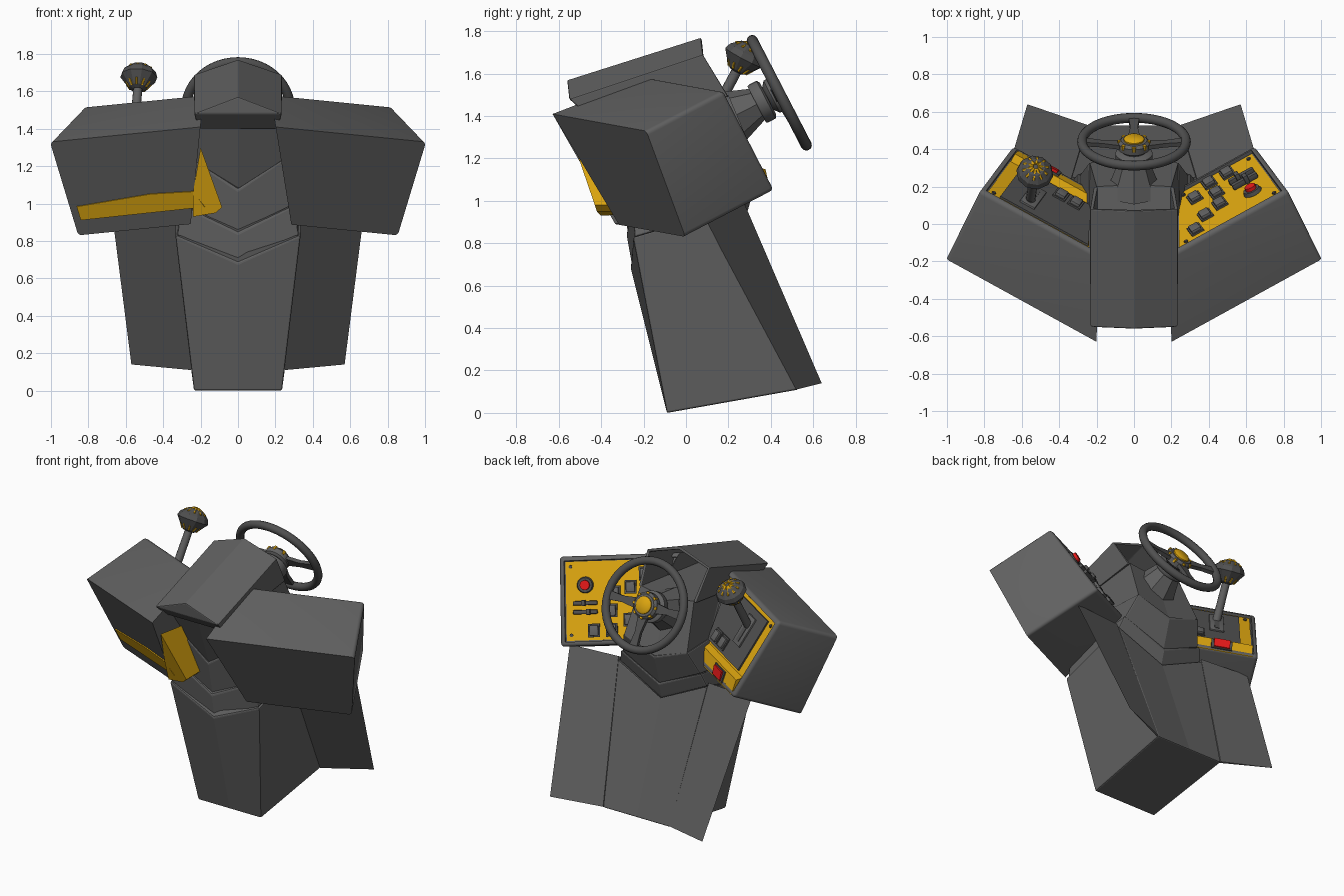
import bpy, bmesh, math
from mathutils import Vector as V

if "Cube" in bpy.data.objects:
    bpy.data.objects.remove(bpy.data.objects["Cube"])


def material(name, rgb):
    m = bpy.data.materials.new(name)
    m.diffuse_color = (*rgb, 1)
    m.use_nodes = True
    m.node_tree.nodes["Principled BSDF"].inputs["Base Color"].default_value = m.diffuse_color
    return m


YEL = material("yellow", (0.72, 0.38, 0.005))
RED = material("red", (0.8, 0.01, 0.01))
DARK = material("dark_grey", (0.08, 0.08, 0.08))
GREY = material("grey", (0.12, 0.12, 0.12))


def finish(name, bm, mat=GREY, smooth=None):
    bmesh.ops.recalc_face_normals(bm, faces=bm.faces)
    me = bpy.data.meshes.new(name)
    bm.to_mesh(me)
    bm.free()
    ob = bpy.data.objects.new(name, me)
    bpy.context.collection.objects.link(ob)
    me.materials.append(mat)
    if smooth:
        bpy.ops.object.select_all(action='DESELECT')
        ob.select_set(True)
        bpy.context.view_layer.objects.active = ob
        bpy.ops.object.shade_smooth_by_angle(angle=math.radians(smooth))
    return ob


def loft(rings):
    bm = bmesh.new()
    rs = [[bm.verts.new(p) for p in r] for r in rings]
    n = len(rs[0])
    for r, s in zip(rs, rs[1:]):
        for i in range(n):
            j = (i + 1) % n
            bm.faces.new((r[i], r[j], s[j], s[i]))
    bm.faces.new(rs[0])
    bm.faces.new(rs[-1])
    return bm


def lathe(name, base, axis, profile, n=24, mat=GREY, smooth=40):
    # revolve (radius, height) pairs around an axis
    q = V(axis).to_track_quat('Z', 'Y')
    rings = [[V(base) + q @ V((max(r, .001) * math.cos(k * math.tau / n),
                               max(r, .001) * math.sin(k * math.tau / n), h))
              for k in range(n)] for r, h in profile]
    return finish(name, loft(rings), mat, smooth)


def rod(name, p0, p1, r0, r1, n=12, mat=GREY):
    d = V(p1) - V(p0)
    return lathe(name, p0, d, [(r0, 0), (r1, d.length)], n, mat)


# pod frame: a runs inward, b runs down, c runs from front face to control panel
B = V((1.0, -.19, 1.33))
U = V((-.8, -.44, .08)).normalized()
D = V((-.13, .19, -.49))
D = (D - U * D.dot(U)).normalized()
W = D.cross(U)
T = .437  # panel surface level


def P(side, a, b, c):
    p = B + U * a + D * b + W * c * (1 + .28 * b)
    return V((p.x * side, p.y, p.z))


def plate(name, side, poly, c0, c1, mat=GREY, bevel=0):
    bm = loft([[P(side, a, b, c) for a, b in poly] for c in (c0, c1)])
    if bevel:
        bmesh.ops.recalc_face_normals(bm, faces=bm.faces)
        bmesh.ops.bevel(bm, geom=bm.edges[:], offset=bevel, segments=2,
                        profile=.5, affect='EDGES')
    return finish(name, bm, mat, 35 if bevel else None)


def rect(a, b, w, h):
    return [(a - w/2, b - h/2), (a + w/2, b - h/2), (a + w/2, b + h/2), (a - w/2, b + h/2)]


def button(name, side, a, b, w=.055, h=.065, mat=GREY, c=T):
    plate(name + "_frame", side, rect(a, b, w + .018, h + .018), c, c + .01, DARK)
    plate(name, side, rect(a, b, w, h), c, c + .024, mat, .005)


# pods: rounded boxes trimmed on the inner side, with a recessed panel
for side, tag, tilt in ((1, "right", .16), (-1, "left", .1)):
    box = [(-.006, 0), (1, 0), (1, .553), (-.006, .553)]
    bm = loft([[P(side, a, b, c) for a, b in box] for c in (0, .452)])
    bmesh.ops.recalc_face_normals(bm, faces=bm.faces)
    bm.verts.ensure_lookup_table()
    v = bm.verts
    edges = [bm.edges.get((v[4 + i], v[4 + (i + 1) % 4])) for i in (0, 2, 3)]
    edges += [bm.edges.get((v[i], v[4 + i])) for i in (0, 3)]
    bmesh.ops.bevel(bm, geom=edges, offset=.022, segments=4, profile=.5, affect='EDGES')
    bmesh.ops.bisect_plane(bm, geom=bm.verts[:] + bm.edges[:] + bm.faces[:],
                           plane_co=(.2 * side, 0, 1.42),
                           plane_no=(-side, 0, -tilt), clear_outer=True)
    bmesh.ops.holes_fill(bm, edges=[e for e in bm.edges if e.is_boundary])
    bmesh.ops.recalc_face_normals(bm, faces=bm.faces)
    wn = V((W.x * side, W.y, W.z))
    face = max(bm.faces, key=lambda f: f.calc_area() * max(0, f.normal.dot(wn)))
    bmesh.ops.inset_region(bm, faces=[face], thickness=.008, depth=0)
    bmesh.ops.inset_region(bm, faces=[face], thickness=.002, depth=-.02)
    finish(tag + "_pod", bm, GREY, 35)
    plate(tag + "_panel", side, [(.03, .034), (.655, .034), (.475, .519), (.03, .519)],
          .42, T, YEL)
    for k, (a, b) in enumerate(((.06, .065), (.6, .065), (.06, .485), (.46, .485))):
        rod(f"{tag}_screw_{k}", P(side, a, b, T - .01), P(side, a, b, T + .008),
            .011, .011, 8, DARK)

# left pod: yellow wrap and inner wedge, lever plate, switches
plate("left_yellow_wrap", -1, [(.04, .385), (.5, .355), (.76, .365), (.8, .46),
                               (.04, .465)], -.006, .2, YEL)
wedge = [[(-.2, -.54, 1.3), (-.24, -.44, 1.06), (-.24, -.4, .93), (-.12, -.42, .95), (-.085, -.43, .98)],
         [(-.2, -.3, 1.27), (-.24, -.1, 1.06), (-.24, -.06, .95), (-.12, -.06, .95), (-.09, -.08, .98)]]
finish("left_yellow_wedge", loft(wedge), YEL)


def strip(name, a0, a1, section, mat):
    finish(name, loft([[P(-1, a, b, c) for b, c in section] for a in (a0, a1)]), mat)


strip("left_lower_lip", .03, .52, [(.42, .43), (.45, .47), (.55, .446), (.55, .42)], YEL)
strip("left_rocker_frame", .16, .29, [(.46, .45), (.465, .475), (.54, .457), (.535, .43)], DARK)
strip("left_red_rocker", .175, .275, [(.47, .45), (.473, .487), (.532, .465), (.53, .44)], RED)
plate("lever_plate", -1, [(.1, .055), (.64, .055), (.52, .41), (.1, .41)], T - .01, T + .01, DARK)
plate("lever_slot", -1, rect(.245, .2, .09, .2), T, T + .02, GREY, .005)
plate("lever_gate", -1, rect(.245, .2, .03, .15), T, T + .023, DARK)
for k, (a, b) in enumerate(((.36, .35), (.45, .35))):
    button(f"left_switch_{k}", -1, a, b, c=T + .008)

# shift lever with faceted, ribbed knob
knob, base = V((-.53, .275, 1.68)), P(-1, .245, .17, T)
ax = (knob - base).normalized()
rod("lever_shaft", base, knob, .026, .024)
prof = [(.03, -.08), (.05, -.07), (.1, -.005), (.09, .025), (.05, .06), (0, .07)]
lathe("lever_knob", knob, ax, prof, 10, DARK, None)
q = ax.to_track_quat('Z', 'Y')
for k in range(10):
    t = (k + .5) * math.tau / 10
    d = V((math.cos(t), math.sin(t), 0))
    rod(f"knob_rib_{k}", knob + q @ (d * .012 + V((0, 0, .066))),
        knob + q @ (d * .07 + V((0, 0, .04))), .011, .007, 6, YEL)
    rod(f"knob_lower_rib_{k}", knob + q @ (d * .045 + V((0, 0, -.07))),
        knob + q @ (d * .066 + V((0, 0, -.04))), .007, .007, 6, YEL)

# right pod: switches, bars and stop button
for k, (a, b) in enumerate(((.31, .46), (.2, .46), (.42, .4), (.43, .2),
                            (.33, .23), (.31, .34), (.52, .12))):
    button(f"right_switch_{k}", 1, a, b)
for k, b in enumerate((.29, .345)):
    plate(f"right_bar_{k}", 1, rect(.15, b, .15, .026), T, T + .03, DARK, .006)
    plate(f"right_bar_knob_{k}", 1, rect(.14 + .03 * k, b, .025, .036), T, T + .045, DARK, .005)
rod("stop_button_base", P(1, .15, .18, T), P(1, .15, .18, T + .02), .052, .045, 20, DARK)
rod("stop_button", P(1, .15, .18, T), P(1, .15, .18, T + .038), .032, .03, 16, RED)


# column: six-point rings (front ridge, corners, back ridge)
def ring(fc, f, b, bc, s=1.0):
    pts = [V((0, *fc)), V(f), V(b), V((0, *bc)), V((-b[0], *b[1:])), V((-f[0], *f[1:]))]
    mid = sum(pts, V()) / 6
    return [mid + (p - mid) * s for p in pts]


r0 = ((-.09, 0), (.235, -.09, 0), (.25, .53, .11), (.53, .11))
r1 = ((-.26, .68), (.335, -.25, .83), (.335, .25, .98), (.27, .825))
r2 = ((-.28, .84), (.3, -.25, .99), (.3, .27, 1.06), (.29, .92))
r3 = ((-.32, 1.07), (.25, -.3, 1.24), (.24, .33, 1.21), (.34, 1.12))
r4 = ((-.45, 1.46), (.205, -.44, 1.42), (.2, .2, 1.5), (.21, 1.47))
for name, lo, hi, s in (("lower_column", r0, r1, 1), ("column_collar", r1, r2, .97),
                        ("column_neck", r2, r3, .97), ("column_tower", r3, r4, .98)):
    ob = finish(name, loft([ring(*lo, s), ring(*hi)]))
    if name != "column_tower":
        bv = ob.modifiers.new("soft_edges", 'BEVEL')
        bv.width, bv.segments, bv.limit_method = .008, 2, 'ANGLE'

# flared side wings
for s, tag in ((1, "right"), (-1, "left")):
    foot = [(.57, .64, .14), (.25, .53, .115), (.25, .52, .11)]
    head = [(.68, .27, 1.0), (.337, .24, 1.0), (.3, .08, .9)]
    finish(tag + "_wing", loft([[(x * s, y, z) for x, y, z in r] for r in (foot, head)]))

# hood: pitched shell, closed at the front and open toward the wheel
front = [(.21, -.46, 1.4), (.235, -.55, 1.48), (0, -.56, 1.57)]
back = [(.215, .2, 1.49), (.235, .08, 1.69), (0, .07, 1.77)]
bm = bmesh.new()
rows = [[bm.verts.new(p) for p in r + [(-x, y, z) for x, y, z in r[1::-1]]]
        for r in (front, back)]
for i in range(4):
    bm.faces.new((rows[0][i], rows[0][i + 1], rows[1][i + 1], rows[1][i]))
bm.faces.new((rows[0][0], rows[0][1], rows[0][3], rows[0][4]))
bm.faces.new(rows[0][1:4])
bmesh.ops.recalc_face_normals(bm, faces=bm.faces)
bm.normal_update()
if rows[1][2].link_faces[0].normal.z < 0:
    bmesh.ops.reverse_faces(bm, faces=bm.faces)
me = bpy.data.meshes.new("hood")
bm.to_mesh(me)
bm.free()
me.materials.append(GREY)
hood = bpy.data.objects.new("hood", me)
bpy.context.collection.objects.link(hood)
so = hood.modifiers.new("thickness", 'SOLIDIFY')
so.thickness, so.offset = .022, -1
bv = hood.modifiers.new("soft_edges", 'BEVEL')
bv.width, bv.segments, bv.limit_method = .006, 2, 'ANGLE'

# steering wheel and its shaft
axis = V((0, .89, .46)).normalized()
centre = V((0, .44, 1.51))
q = axis.to_track_quat('Z', 'Y')
bpy.ops.mesh.primitive_torus_add(location=centre, rotation=q.to_euler(), major_radius=.278,
                                 minor_radius=.026, major_segments=48, minor_segments=12)
wheel = bpy.context.object
wheel.name = "steering_wheel_rim"
wheel.data.materials.append(DARK)
bpy.ops.object.shade_smooth_by_angle(angle=math.radians(40))
lathe("steering_shroud", centre - axis * .3, axis, [(.15, 0), (.075, .2)], 8, GREY, None)
lathe("steering_collar", centre - axis * .12, axis, [(.095, 0), (.1, .01), (.1, .05), (.085, .06)])
lathe("steering_hub", centre - axis * .06, axis, [(.06, 0), (.085, .02), (.085, .055), (.07, .07)])
lathe("hub_cap", centre, axis, [(.055, 0), (.055, .018), (.045, .026)], 20, YEL)
up = V((0, -.46, .89)).normalized()
for k in range(8):
    t = k * math.tau / 8
    d = V((1, 0, 0)) * math.cos(t) + up * math.sin(t)
    rod(f"hub_mark_{k}", centre + d * .078 - axis * .02, centre + d * .078 + axis * .006,
        .011, .011, 6, YEL)
for k, t in enumerate((0, math.pi, -math.pi / 2)):
    d = V((1, 0, 0)) * math.cos(t) + up * math.sin(t)
    e = axis.cross(d)
    rings = [[centre + d * r + e * x * w + axis * (h + y * .012)
              for x, y in ((-1, -1), (1, -1), (1, 1), (-1, 1))]
             for r, w, h in ((.06, .035, -.02), (.17, .02, -.012), (.275, .03, 0))]
    finish(f"wheel_spoke_{k}", loft(rings), DARK)
